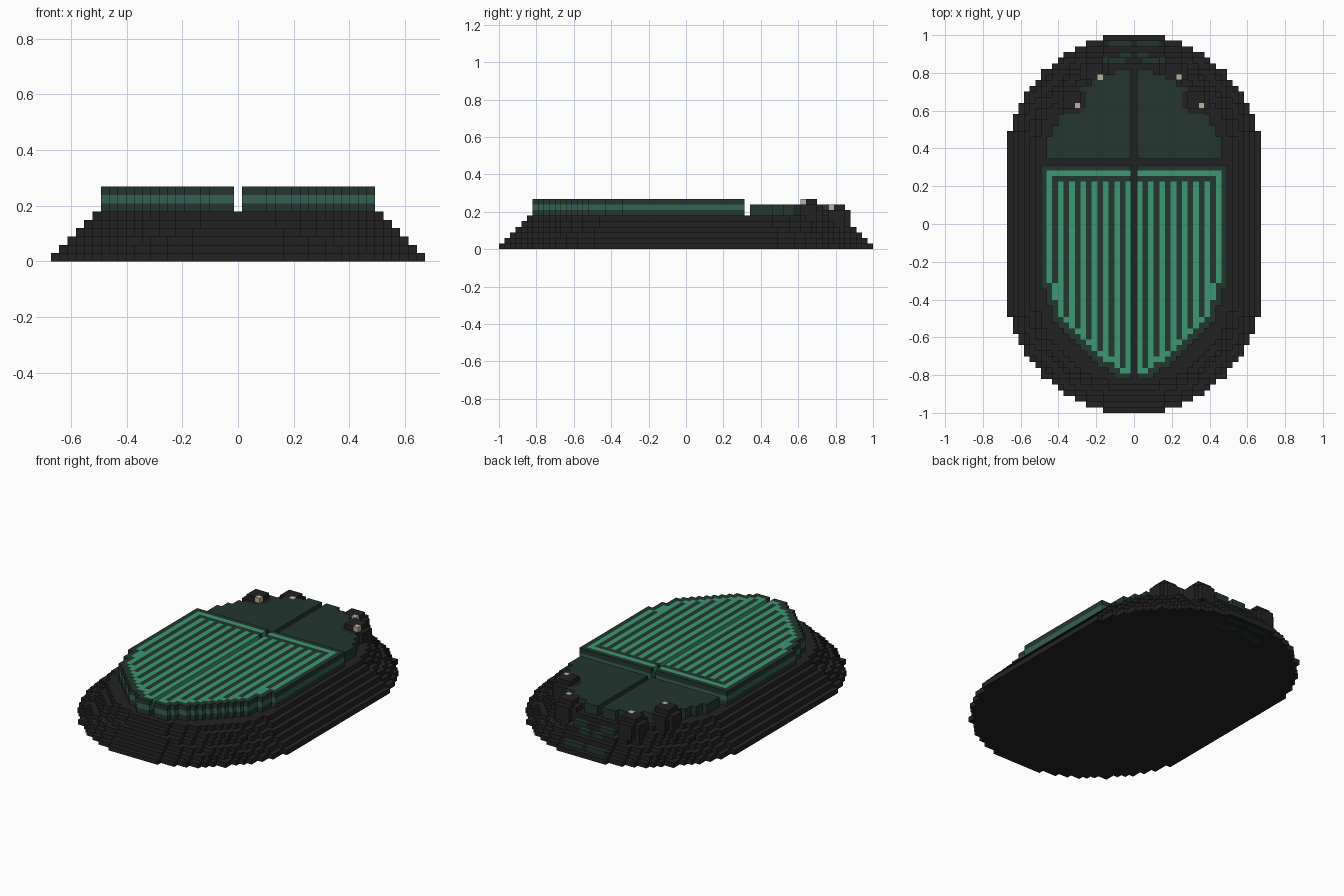
import bpy
import bmesh
from mathutils import Vector

if "Cube" in bpy.data.objects:
    bpy.data.objects.remove(bpy.data.objects["Cube"], do_unlink=True)

U = 2 / 67          # edge length of one block
CAP = 11            # centre of the rounded ends, in blocks
RADIUS = 22.65      # radius of the bottom layer, in blocks


def material(name, rgb):
    m = bpy.data.materials.new(name)
    m.diffuse_color = (*rgb, 1)
    m.use_nodes = True
    m.node_tree.nodes["Principled BSDF"].inputs["Base Color"].default_value = (*rgb, 1)
    return m


MATS = [material("black", (0.0165, 0.0165, 0.0165)),
        material("dark green", (0.0168, 0.037, 0.028)),
        material("muted green", (0.036, 0.119, 0.089)),
        material("bright green", (0.046, 0.314, 0.171)),
        material("beige", (0.50, 0.45, 0.34))]
BLACK, DARK, MUTED, BRIGHT, BEIGE = range(5)

# Every part is a dictionary: block position -> colour
parts = {}
taken = set()


def add_part(name, blocks):
    """Keep only blocks not already used by an earlier part."""
    parts[name] = {p: c for p, c in blocks.items() if p not in taken}
    taken.update(parts[name])


def in_stadium(i, j, r):
    dj = max(abs(j) - CAP, 0)
    return i * i + dj * dj <= r * r


# Rounded toes with a claw each, two per side
for side, label in ((1, "left"), (-1, "right")):
    for ti, tj, tk, place in ((11, 22, 6, "outer"), (7, 27, 5, "inner")):
        ci = ti * side
        claw = (ci + 1, tj - 1, tk + 2)
        add_part(f"{label}_{place}_claw", {claw: BEIGE})
        toe = {}
        for dk in range(-2, 3):
            for di in range(-2, 3):
                for dj in range(-2, 3):
                    if di * di + dj * dj + dk * dk <= 6:
                        toe[(ci + di, tj + dj, tk + dk)] = BLACK
        add_part(f"{label}_{place}_toe", toe)


# Stepped base, with green marks on the rear terraces
def base_colour(i, j):
    a = abs(i)
    marked = ((j == 32 and 1 <= a <= 4) or (j == 30 and 1 <= a <= 2)
              or (j == 29 and 2 <= a <= 5))
    return DARK if marked else BLACK


add_part("stepped_base", {(i, j, k): base_colour(i, j)
                          for k in range(6)
                          for i in range(-22, 23) for j in range(-33, 34)
                          if in_stadium(i, j, RADIUS - k)})

# Front shell outline: half width of each row, from the tip inwards
TIP = [2, 3, 5, 6, 7, 8, 9, 10, 11, 12, 13, 13, 13, 14, 14, 14]


def in_panel(i, j):
    if not -26 <= j <= 9:
        return False
    row = j + 26
    return abs(i) <= (TIP[row] if row < len(TIP) else 15)


def in_shell(i, j):
    return any(in_panel(i + a, j + b) for a in (-1, 0, 1) for b in (-1, 0, 1))


def shell_top(i, j):
    """Bright rim and bright stripes on every second column."""
    if not in_panel(i, j):
        return DARK
    rim = not all(in_panel(i + a, j + b) for a, b in ((1, 0), (-1, 0), (0, 1), (0, -1)))
    return BRIGHT if rim or (i % 2 and j <= 7) else DARK


# Rear plate outline: half width of each row from the seam to the back
REAR = [15, 15, 15, 15, 14, 14, 13, 13, 12, 12, 11, 10, 9, 7, 5, 3]

for side, label in ((1, "left"), (-1, "right")):
    shell = {}
    for i in range(1, 17):
        for j in range(-27, 11):
            if in_shell(i, j):
                shell[(side * i, j, 6)] = DARK
                shell[(side * i, j, 7)] = MUTED
                shell[(side * i, j, 8)] = shell_top(i, j)
    add_part(f"{label}_front_shell", shell)
    add_part(f"{label}_rear_plate", {(side * i, 12 + n, k): DARK
                                     for n, w in enumerate(REAR)
                                     for i in range(1, w + 1) for k in (6, 7)})

# Turn each part into a mesh made of its exposed block sides
AXES = [Vector((1, 0, 0)), Vector((0, 1, 0)), Vector((0, 0, 1))]


def build(name, blocks):
    bm = bmesh.new()
    for pos, colour in blocks.items():
        centre = Vector(pos) + Vector((0, 0, 0.5))
        for n in range(3):
            for sign in (1, -1):
                normal = AXES[n] * sign
                if tuple(int(v) for v in Vector(pos) + normal) in taken:
                    continue
                u, v = AXES[(n + 1) % 3], AXES[(n + 2) % 3] * sign
                mid = centre + normal / 2
                ring = [mid + (u * a + v * b) / 2
                        for a, b in ((-1, -1), (1, -1), (1, 1), (-1, 1))]
                face = bm.faces.new([bm.verts.new(p * U) for p in ring])
                face.material_index = colour
    bmesh.ops.remove_doubles(bm, verts=bm.verts[:], dist=U * 0.01)
    mesh = bpy.data.meshes.new(name)
    bm.to_mesh(mesh)
    bm.free()
    for m in MATS:
        mesh.materials.append(m)
    bpy.context.collection.objects.link(bpy.data.objects.new(name, mesh))


for part_name, part_blocks in parts.items():
    build(part_name, part_blocks)
